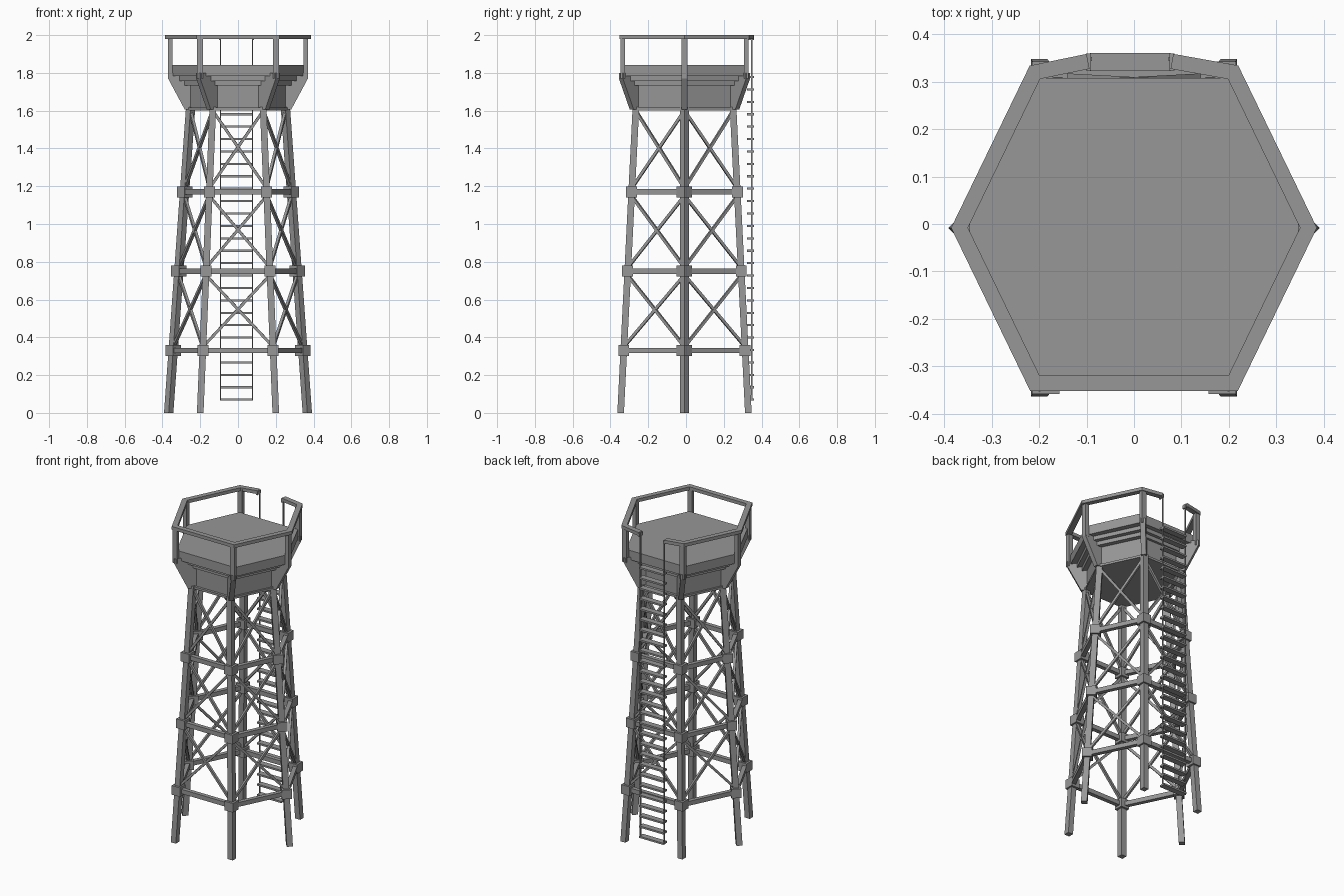
import bpy, bmesh
from math import pi
from mathutils import Vector, Matrix

if "Cube" in bpy.data.objects:
    bpy.data.objects.remove(bpy.data.objects["Cube"])

CY = -0.008          # tower axis offset
LEG_TOP = 1.62

steel = bpy.data.materials.new("grey_steel")
steel.use_nodes = True
colour = (0.31, 0.31, 0.31, 1)
steel.diffuse_color = colour
steel.node_tree.nodes["Principled BSDF"].inputs["Base Color"].default_value = colour


def finish(name, bm):
    bmesh.ops.recalc_face_normals(bm, faces=bm.faces)
    mesh = bpy.data.meshes.new(name)
    bm.to_mesh(mesh)
    bm.free()
    mesh.materials.append(steel)
    obj = bpy.data.objects.new(name, mesh)
    bpy.context.collection.objects.link(obj)
    return obj


def loft(bm, lower, upper):
    """Closed solid between two matching outlines."""
    a = [bm.verts.new(p) for p in lower]
    b = [bm.verts.new(p) for p in upper]
    n = len(a)
    bm.faces.new(a[::-1])
    bm.faces.new(b)
    for i in range(n):
        j = (i + 1) % n
        bm.faces.new((a[i], a[j], b[j], b[i]))


def box(bm, centre, size, turn=0.0):
    m = Matrix.Translation(centre) @ Matrix.Rotation(turn, 4, 'Z') @ Matrix.Diagonal((*size, 1))
    bmesh.ops.create_cube(bm, size=1, matrix=m)


def beam(bm, a, b, width, height):
    a, b = Vector(a), Vector(b)
    along = (b - a).normalized()
    side = along.cross(Vector((0, 0, 1))).normalized()
    up = side.cross(along)
    corners = [side * (sx * width / 2) + up * (sy * height / 2)
               for sx, sy in ((-1, -1), (1, -1), (1, 1), (-1, 1))]
    loft(bm, [a + c for c in corners], [b + c for c in corners])


def hexagon(side_x, front_x, front_y, z):
    return [Vector((x, y + CY, z)) for x, y in (
        (side_x, 0), (front_x, front_y), (-front_x, front_y),
        (-side_x, 0), (-front_x, -front_y), (front_x, -front_y))]


def leg_centres(z):
    t = z / 1.6
    return hexagon(0.367 - 0.115 * t, 0.2 - 0.066 * t, 0.338 - 0.08 * t, z)


def corner_turn(i):
    return pi / 4 if i % 3 == 0 else 0.0


# Tapering legs
bm = bmesh.new()
for i, (foot, top) in enumerate(zip(leg_centres(0), leg_centres(LEG_TOP))):
    spin = Matrix.Rotation(corner_turn(i), 3, 'Z')
    square = [spin @ Vector((x * 0.0175, y * 0.0175, 0))
              for x, y in ((-1, -1), (1, -1), (1, 1), (-1, 1))]
    loft(bm, [foot + c for c in square], [top + c for c in square])
finish("legs", bm)

# Joint blocks and horizontal beams
levels = (0.33, 0.75, 1.17)
joints, beams, braces = bmesh.new(), bmesh.new(), bmesh.new()
for z in levels:
    ring = leg_centres(z)
    for i, p in enumerate(ring):
        box(joints, p, (0.058, 0.058, 0.058), corner_turn(i))
        beam(beams, p, ring[(i + 1) % 6], 0.026, 0.028)
finish("joint_blocks", joints)
finish("horizontal_beams", beams)

# Crossed braces
for low, high in zip(levels, levels[1:] + (1.62,)):
    lower, upper = leg_centres(low + 0.02), leg_centres(high - 0.02)
    for i in range(6):
        j = (i + 1) % 6
        beam(braces, lower[i], upper[j], 0.015, 0.015)
        beam(braces, lower[j], upper[i], 0.015, 0.015)
finish("cross_braces", braces)

# Cabin base, stepped underside and deck: side_x, front_x, front_y, bottom, top
for name, sx, fx, fy, z0, z1 in (
        ("base_plate", 0.270, 0.142, 0.268, 1.602, 1.616),
        ("base_wall", 0.258, 0.136, 0.253, 1.61, 1.74),
        ("lower_step", 0.290, 0.160, 0.268, 1.733, 1.758),
        ("upper_step", 0.318, 0.180, 0.288, 1.758, 1.785),
        ("deck", 0.352, 0.205, 0.316, 1.783, 1.842)):
    bm = bmesh.new()
    loft(bm, hexagon(sx, fx, fy, z0), hexagon(sx, fx, fy, z1))
    finish(name, bm)

# Corner brackets and railing posts
brackets, posts = bmesh.new(), bmesh.new()
post_ring = hexagon(0.358, 0.202, 0.328, 0)
for i, p in enumerate(post_ring):
    base = leg_centres(1.61)[i]
    out = (p - Vector((base.x, base.y, 0))).normalized()
    side = Vector((-out.y, out.x, 0)) * 0.015
    foot = Vector((base.x, base.y, 0))
    profile = [foot - out * 0.03 + Vector((0, 0, 1.605)),
               foot + out * 0.03 + Vector((0, 0, 1.605)),
               p + out * 0.012 + Vector((0, 0, 1.77)),
               p + out * 0.012 + Vector((0, 0, 1.80)),
               foot - out * 0.03 + Vector((0, 0, 1.80))]
    loft(brackets, [q - side for q in profile], [q + side for q in profile])
    size = (0.024, 0.032, 0.22) if i % 3 == 0 else (0.032, 0.024, 0.22)
    box(posts, p + Vector((0, 0, 1.88)), size)
finish("corner_brackets", brackets)
finish("railing_posts", posts)

# Mitred handrail, open at the back above the ladder
corners = hexagon(0.368, 0.209, 0.328, 1.99)
path = [Vector((0.08, 0.343, 1.99)), corners[1], corners[0], corners[5],
        corners[4], corners[3], corners[2], Vector((-0.097, 0.343, 1.99))]
bm = bmesh.new()
rings = []
for i, p in enumerate(path):
    d0 = (p - path[max(i - 1, 0)]).normalized()
    d1 = (path[min(i + 1, len(path) - 1)] - p).normalized()
    tangent = (d0 + d1).normalized()
    normal = Vector((-tangent.y, tangent.x, 0))
    stretch = 0.016 / max(tangent.dot(d1 if i == 0 else d0), 0.5)
    up = Vector((0, 0, 0.0105))
    rings.append([bm.verts.new(p + normal * s * stretch + up * u)
                  for s, u in ((-1, -1), (1, -1), (1, 1), (-1, 1))])
for a, b in zip(rings, rings[1:]):
    for k in range(4):
        m = (k + 1) % 4
        bm.faces.new((a[k], a[m], b[m], b[k]))
bm.faces.new(rings[0])
bm.faces.new(rings[-1])
finish("handrail", bm)

# Ladder
LADDER_X, LADDER_Y = -0.008, 0.342
bm = bmesh.new()
for s in (-1, 1):
    x = LADDER_X + s * 0.084
    box(bm, (x, LADDER_Y + 0.006, 1.027), (0.006, 0.008, 1.925))
    box(bm, (x + s * 0.004, LADDER_Y, 1.985), (0.01, 0.036, 0.022))
finish("ladder_rails", bm)
bm = bmesh.new()
for k in range(27):
    box(bm, (LADDER_X, LADDER_Y, 0.07 + k * 0.0657), (0.17, 0.038, 0.011))
finish("ladder_rungs", bm)
